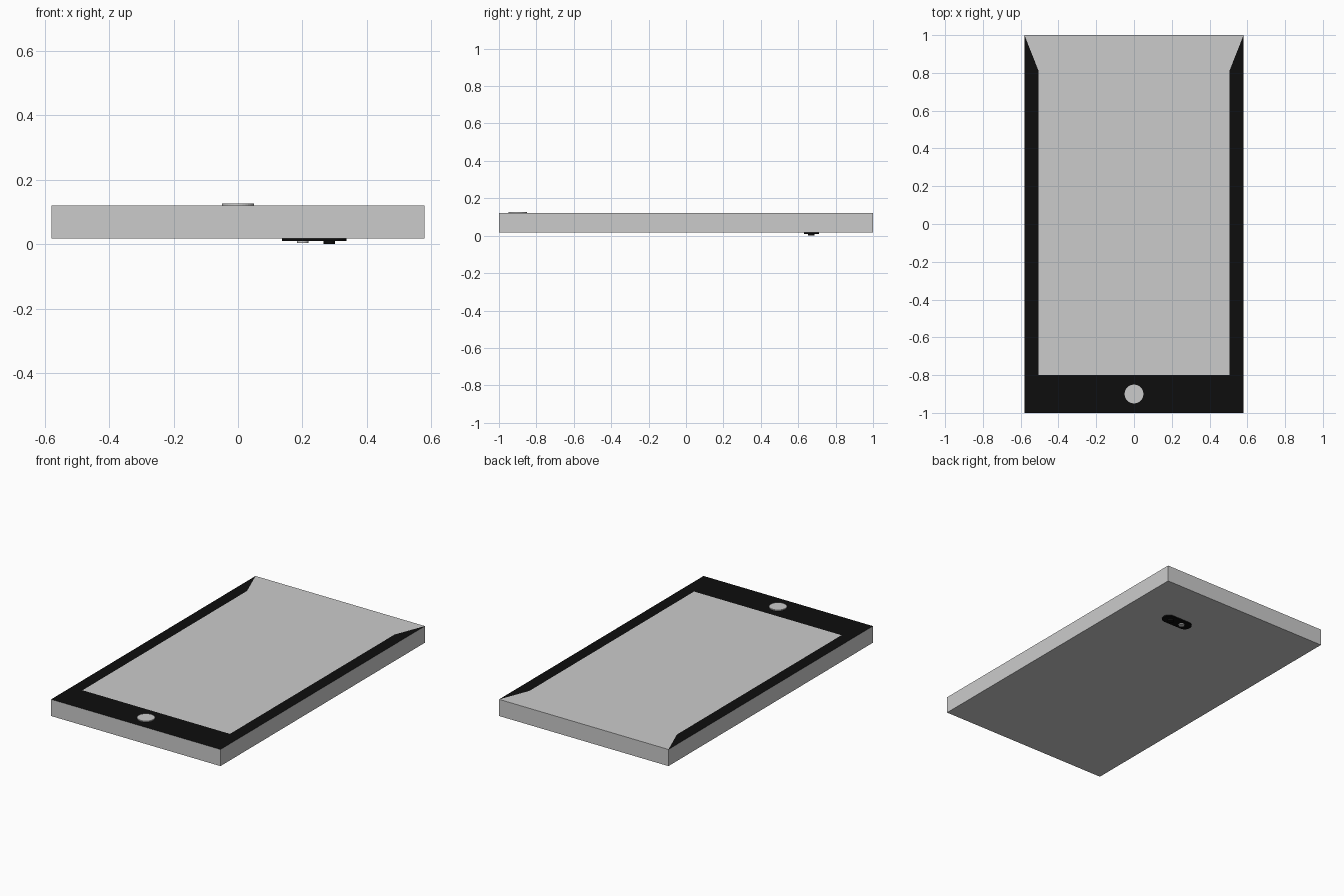
import bpy, bmesh
from math import pi, cos, sin

if "Cube" in bpy.data.objects:
    bpy.data.objects.remove(bpy.data.objects["Cube"])

W, L, Z0, Z1 = 0.58, 1.0, 0.017, 0.12   # half width, half length, bottom, top

black = bpy.data.materials.new("black")
black.diffuse_color = (0.004, 0.004, 0.004, 1)
black.use_nodes = True
black.node_tree.nodes["Principled BSDF"].inputs["Base Color"].default_value = black.diffuse_color
grey = bpy.data.materials.new("grey")
grey.diffuse_color = (0.8, 0.8, 0.8, 1)
grey.use_nodes = True
grey.node_tree.nodes["Principled BSDF"].inputs["Base Color"].default_value = grey.diffuse_color


def finish(name, bm, mats=()):
    bmesh.ops.recalc_face_normals(bm, faces=bm.faces[:])
    mesh = bpy.data.meshes.new(name)
    bm.to_mesh(mesh)
    bm.free()
    for m in mats:
        mesh.materials.append(m)
    ob = bpy.data.objects.new(name, mesh)
    bpy.context.collection.objects.link(ob)
    return ob


def prism(name, outline, z0, z1, mats=()):
    bm = bmesh.new()
    face = bm.faces.new([bm.verts.new((x, y, z0)) for x, y in outline])
    ext = bmesh.ops.extrude_face_region(bm, geom=[face], use_keep_orig=True)
    top = [v for v in ext["geom"] if isinstance(v, bmesh.types.BMVert)]
    bmesh.ops.translate(bm, verts=top, vec=(0, 0, z1 - z0))
    return finish(name, bm, mats)


def pill(cx, cy, half, r, n=32):
    # circle outline stretched along x by +-half
    pts = []
    for i in range(n):
        a = -pi / 2 + 2 * pi * (i + 0.5) / n
        pts.append((cx + (half if cos(a) > 0 else -half) + r * cos(a), cy + r * sin(a)))
    return pts


# body slab whose top face is split into a black bezel and a grey screen
bm = bmesh.new()
corners = [(-W, -L), (W, -L), (W, L), (-W, L)]
low = [bm.verts.new((x, y, Z0)) for x, y in corners]
top = [bm.verts.new((x, y, Z1)) for x, y in corners]
bm.faces.new(low)
for i in range(4):
    j = (i + 1) % 4
    bm.faces.new((low[i], low[j], top[j], top[i]))
inner = [bm.verts.new((x, y, Z1)) for x, y in
         [(-0.505, -0.8), (0.505, -0.8), (0.505, 0.81), (-0.505, 0.81)]]
for i, j in ((0, 1), (1, 2), (3, 0)):
    bm.faces.new((top[i], top[j], inner[j], inner[i])).material_index = 1
bm.faces.new(inner)
bm.faces.new((inner[3], inner[2], top[2], top[3]))
finish("phone_body", bm, (grey, black))

# home button on the bezel
prism("home_button", pill(0, -0.9, 0, 0.05), Z1, 0.126, (grey,))

# camera plate on the back, with a lens and a flash
prism("camera_plate", pill(0.237, 0.67, 0.06, 0.04), 0.01, Z0, (black,))
prism("camera_lens", pill(0.284, 0.67, 0, 0.018), 0.0, 0.01, (black,))
prism("camera_flash", pill(0.201, 0.67, 0, 0.018), 0.003, 0.01, (grey,))
